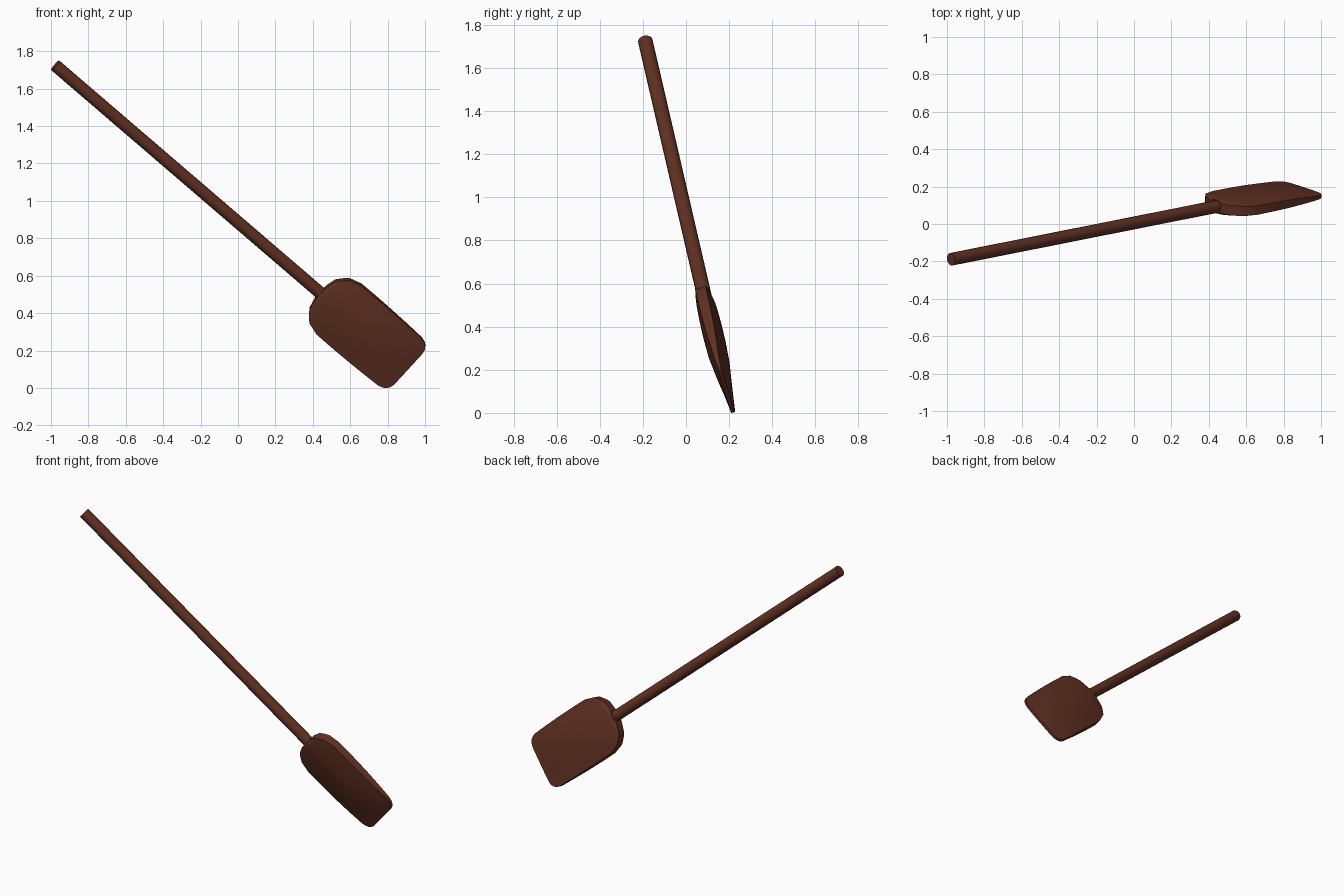
import bpy, bmesh, math
from mathutils import Vector, Matrix

if "Cube" in bpy.data.objects:
    bpy.data.objects.remove(bpy.data.objects["Cube"])

# Shared tilted frame: d along the shaft, w across the blade, n out of its front
O = Vector((0.44, 0.093, 0.508))
d = Vector((0.75, 0.149, -0.644)).normalized()
w = Vector((0.658, -0.219, 0.721))
w = (w - d * w.dot(d)).normalized()
n = d.cross(w)
frame = Matrix((w, n, d)).transposed().to_4x4()
frame.translation = O

wood = bpy.data.materials.new("dark_wood")
wood.diffuse_color = (0.12, 0.03, 0.016, 1)
wood.use_nodes = True
wood.node_tree.nodes["Principled BSDF"].inputs["Base Color"].default_value = wood.diffuse_color


def finish(name, bm, angle):
    bmesh.ops.recalc_face_normals(bm, faces=bm.faces)
    me = bpy.data.meshes.new(name)
    bm.to_mesh(me)
    bm.free()
    me.materials.append(wood)
    ob = bpy.data.objects.new(name, me)
    ob.matrix_world = frame
    bpy.context.collection.objects.link(ob)
    bpy.ops.object.select_all(action='DESELECT')
    ob.select_set(True)
    bpy.context.view_layer.objects.active = ob
    bpy.ops.object.shade_smooth_by_angle(angle=math.radians(angle))


# Shaft: plain round pole whose lower end is buried in the blade
top, bottom, radius = -1.89, 0.10, 0.034
bm = bmesh.new()
bmesh.ops.create_cone(bm, cap_ends=True, segments=16, radius1=radius, radius2=radius,
                      depth=bottom - top,
                      matrix=Matrix.Translation((0, 0, (top + bottom) / 2)))
finish("shaft", bm, 40)

# Blade: lens sections (distance, half width, rim half thickness, centre half thickness)
sections = [
    (0.000, 0.045, 0.027, 0.037), (0.014, 0.103, 0.027, 0.041),
    (0.032, 0.127, 0.027, 0.043), (0.064, 0.160, 0.026, 0.045),
    (0.134, 0.181, 0.025, 0.047), (0.250, 0.182, 0.024, 0.048),
    (0.360, 0.181, 0.022, 0.045), (0.470, 0.179, 0.017, 0.034),
    (0.570, 0.176, 0.011, 0.019), (0.595, 0.168, 0.010, 0.015),
    (0.612, 0.156, 0.009, 0.012), (0.624, 0.138, 0.008, 0.010),
    (0.629, 0.115, 0.008, 0.009),
]
COLS = 12
bm = bmesh.new()
rings = []
for s, half, rim, mid in sections:
    ts = [-1 + 2 * i / COLS for i in range(COLS + 1)]
    front = [(t * half, rim + (mid - rim) * math.cos(t * math.pi / 2), s) for t in ts]
    back = [(x, -y, z) for x, y, z in reversed(front)]
    rings.append([bm.verts.new(p) for p in front + back])
for a, b in zip(rings, rings[1:]):
    for i in range(len(a)):
        j = (i + 1) % len(a)
        bm.faces.new((a[i], a[j], b[j], b[i]))
bm.faces.new(rings[0])
bm.faces.new(rings[-1])
finish("blade", bm, 35)
